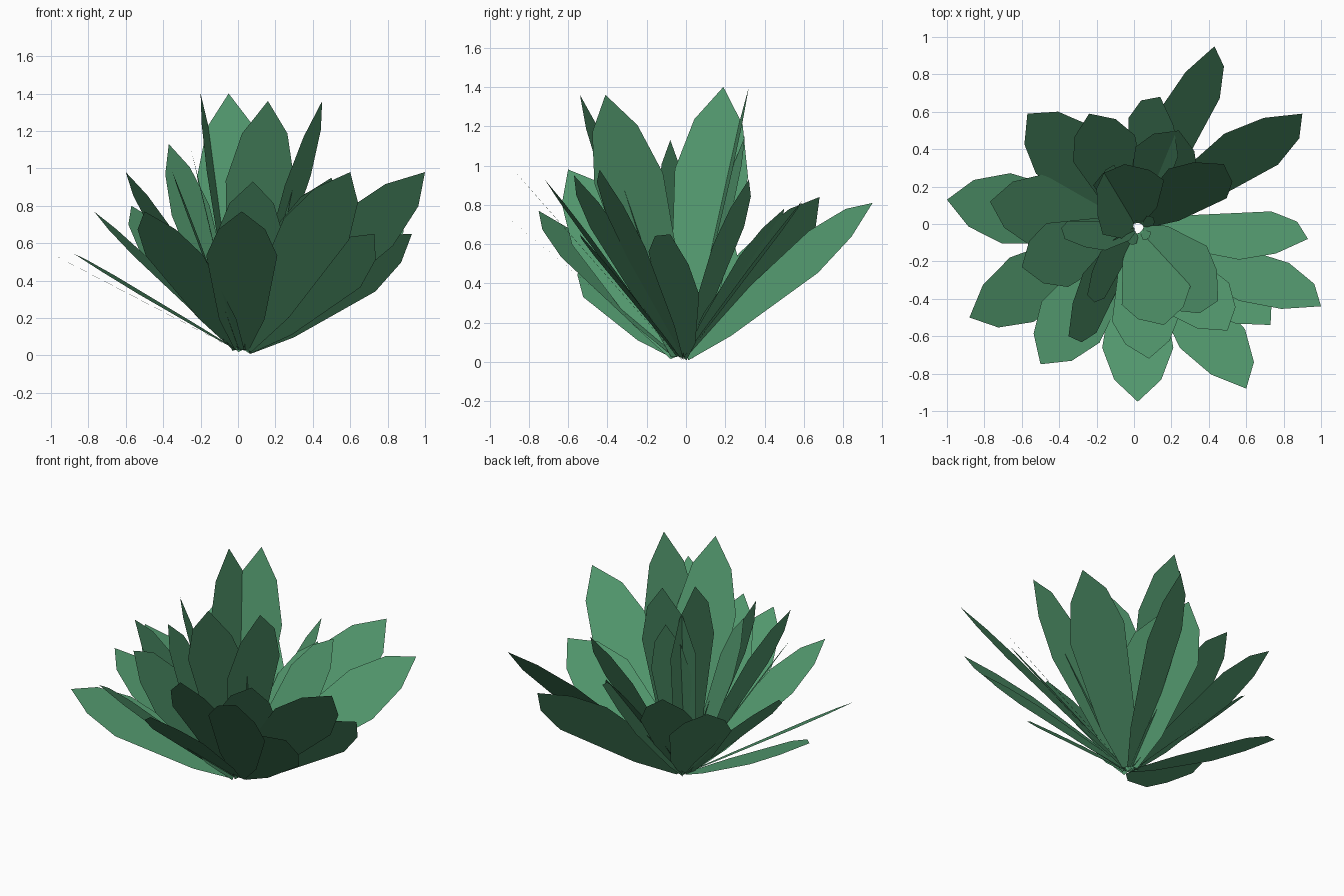
import bpy, math
from mathutils import Vector

if "Cube" in bpy.data.objects:
    bpy.data.objects.remove(bpy.data.objects["Cube"])

green = bpy.data.materials.new("leaf green")
green.diffuse_color = (0.085, 0.315, 0.155, 1)
green.use_nodes = True
green.node_tree.nodes["Principled BSDF"].inputs["Base Color"].default_value = green.diffuse_color

# Leaf outline: (position along the leaf, half width as a share of the widest)
OUTLINE = [(0.0, 0.2), (0.22, 0.64), (0.68, 1.0), (0.87, 0.66)]


def leaf(name, tip, half_width, twist=0):
    """Flat pointed blade from the crown to its tip, rolled about its length."""
    tip = Vector(tip)
    d = Vector((tip.x, tip.y, 0)).normalized()
    base = Vector((0.02, -0.02, 0.03)) + d * 0.03
    along = tip - base
    side = Vector((-along.y, along.x, 0)).normalized()
    up = along.normalized().cross(side)
    a = math.radians(twist)
    side = side * math.cos(a) + up * math.sin(a)
    verts, faces = [], []
    for t, w in OUTLINE:
        c = base + along * t
        verts += [c - side * w * half_width, c + side * w * half_width]
    verts.append(tip)
    for i in range(len(OUTLINE) - 1):
        k = 2 * i
        faces.append((k, k + 2, k + 3, k + 1))
    n = len(verts) - 1
    faces.append((n - 2, n, n - 1))
    me = bpy.data.meshes.new(name)
    me.from_pydata([(v.x, v.y, max(v.z, 0)) for v in verts], [], faces)
    me.materials.append(green)
    ob = bpy.data.objects.new(name, me)
    bpy.context.collection.objects.link(ob)


# Each leaf: tip x, y, z and roll in degrees
# Wide low leaves
outer = [(0.43, 0.95, 0.81, 45), (0.90, 0.59, 0.82, 38), (0.93, -0.08, 0.65, -45),
         (1.0, -0.44, 0.98, -40), (0.60, -0.88, 0.98, -25), (0.73, -0.54, 0.65, -35),
         (0.02, -0.95, 0.77, 0), (-0.50, -0.75, 0.77, 0), (-0.88, -0.50, 0.545, -17),
         (-1.0, 0.13, 0.545, 4), (-0.77, 0.12, 0.77, 0), (-0.57, 0.59, 0.80, 0)]
# Middle leaves
middle = [(0.14, 0.68, 0.84, -35), (-0.24, 0.59, 0.81, 0), (0.24, 0.50, 0.78, 0),
          (0.48, 0.32, 0.93, 30), (0.50, -0.57, 0.95, -15), (0.08, -0.72, 0.93, 0),
          (-0.35, -0.60, 0.98, -50), (-0.60, -0.23, 0.98, 0)]
# Tall leaves in the heart
tall = [(-0.20, 0.19, 1.40, 35), (-0.05, 0.32, 1.40, -8), (0.16, -0.54, 1.36, 0),
        (0.45, -0.41, 1.36, 22)]
narrow = [(-0.37, -0.08, 1.13, 45), (-0.25, -0.38, 1.10, -50), (-0.06, 0.30, 1.15, 0)]

for label, tips, hw in (("outer_leaf", outer, 0.19), ("middle_leaf", middle, 0.18),
                        ("tall_leaf", tall, 0.19), ("narrow_leaf", narrow, 0.13)):
    for i, (x, y, z, roll) in enumerate(tips):
        leaf(f"{label}_{i + 1}", (x, y, z), hw, roll)

# Tiny shoots around the crown
for i in range(6):
    a = i * math.tau / 6 + 0.3
    leaf(f"shoot_{i + 1}", (0.11 * math.cos(a), 0.11 * math.sin(a), 0.27), 0.03)
